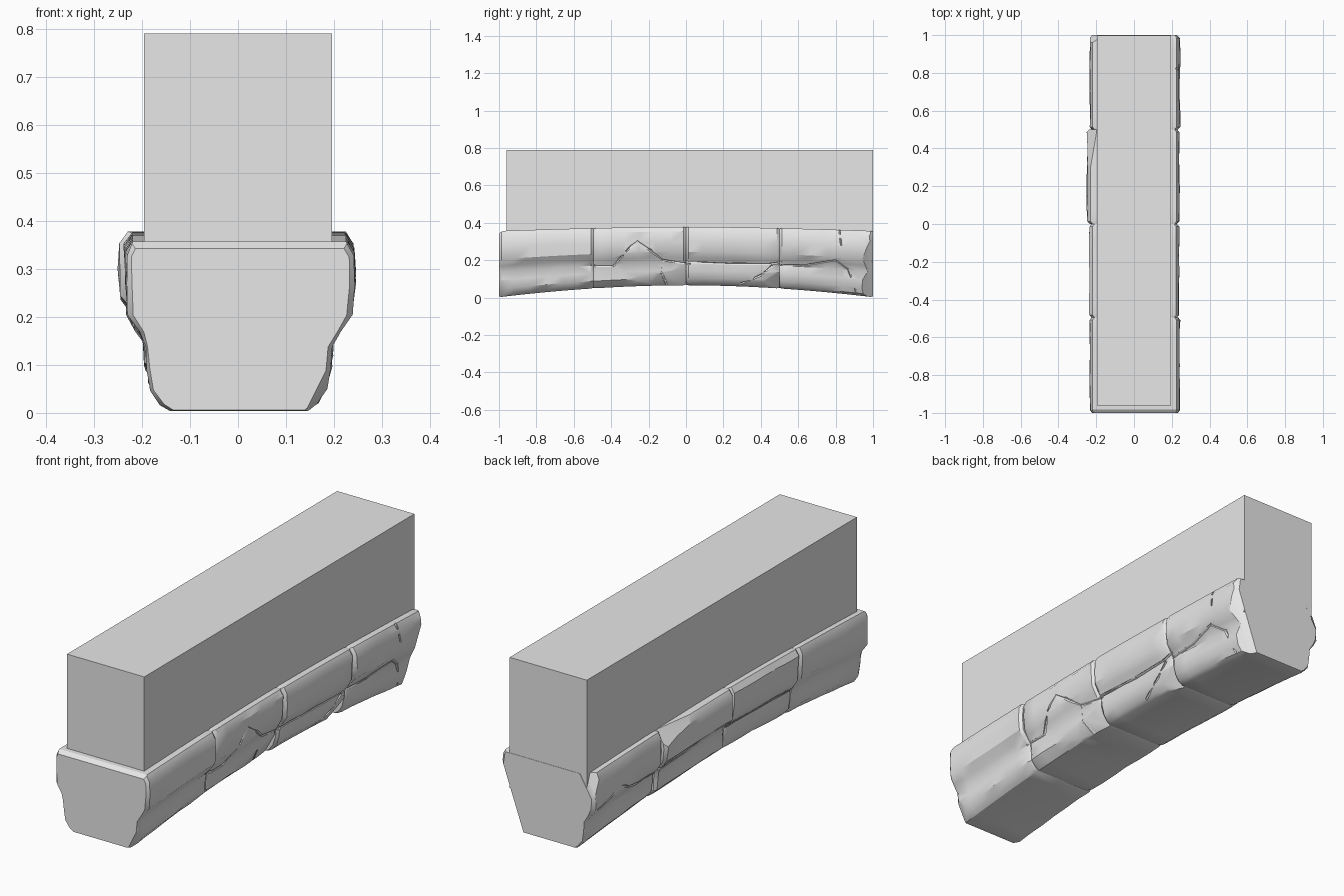
import bpy, bmesh, math, random
from mathutils import Vector

if "Cube" in bpy.data.objects:
    bpy.data.objects.remove(bpy.data.objects["Cube"], do_unlink=True)
random.seed(4)

stone = bpy.data.materials.new("plain grey stone")
stone.use_nodes = True
stone.diffuse_color = (0.8, 0.8, 0.8, 1)
stone.node_tree.nodes["Principled BSDF"].inputs["Base Color"].default_value = (0.8, 0.8, 0.8, 1)

# Half cross-section: (half width, fraction of height), bottom to top
PROFILE = [(0.145, 0), (0.165, 0.035), (0.187, 0.12), (0.193, 0.25), (0.197, 0.38),
           (0.215, 0.47), (0.237, 0.57), (0.241, 0.75), (0.24, 0.92), (0.225, 1)]


def bottom(y):
    return max(0, 0.066 - 0.064 * abs(y) ** 1.9)


def top(y):
    return 0.378 - 0.022 * abs(y) ** 1.7


def half_width(y, z):
    t = (z - bottom(y)) / (top(y) - bottom(y))
    for (w0, t0), (w1, t1) in zip(PROFILE, PROFILE[1:]):
        if t <= t1:
            return w0 + (w1 - w0) * max(0, t - t0) / (t1 - t0)
    return PROFILE[-1][0]


def finish(name, bm):
    bmesh.ops.recalc_face_normals(bm, faces=bm.faces)
    mesh = bpy.data.meshes.new(name)
    bm.to_mesh(mesh)
    bm.free()
    mesh.materials.append(stone)
    obj = bpy.data.objects.new(name, mesh)
    bpy.context.collection.objects.link(obj)
    return obj


def block(name, y0, y1, left, right, chips):
    """Worn moulded stone lofted along y, with corners knocked off by planes."""
    bm = bmesh.new()
    inner = [y0 + (y1 - y0) * k / 6 for k in range(1, 6)]
    stations = [(y0, 0.955), (y0 + 0.014, 1), *[(y, 1) for y in inner],
                (y1 - 0.014, 1), (y1, 0.955)]
    section = [(w * left, t) for w, t in PROFILE] + [(-w * right, t) for w, t in reversed(PROFILE)]
    wear = [random.uniform(-0.003, 0.003) for _ in section]
    rings = []
    for y, s in stations:
        zb, zt = bottom(y), top(y)
        mid = (zb + zt) / 2
        ring = []
        for (x, t), d in zip(section, wear):
            edge = 0 if t in (0, 1) else random.uniform(-0.003, 0.003) + d
            z = zb + (zt - zb) * t
            # The underside and top stay nearly straight at the joints
            z = mid + (z - mid) * (1 + (s - 1) * 0.5)
            ring.append(bm.verts.new(((x + math.copysign(edge, x) * (1 if edge > 0 else -1)) * s, y, z)))
        rings.append(ring)
    n = len(section)
    for a, b in zip(rings, rings[1:]):
        for i in range(n):
            bm.faces.new((a[i], a[(i + 1) % n], b[(i + 1) % n], b[i]))
    bm.faces.new(rings[0])
    bm.faces.new(rings[-1])
    for point, normal in chips:
        geom = bm.verts[:] + bm.edges[:] + bm.faces[:]
        bmesh.ops.bisect_plane(bm, geom=geom, plane_co=point, plane_no=normal, clear_outer=True)
        bmesh.ops.holes_fill(bm, edges=[e for e in bm.edges if e.is_boundary], sides=0)
    return finish(name, bm)


# Four stones of the shallow arch
blocks = [
    block("front_stone", -1, -0.495, 1, 0.975, [
        ((0.178, -0.98, 0.06), (0.8, -0.35, -0.4)),
        ((-0.1, -0.99, 0.35), (0, -0.6, 0.8))]),
    block("front_middle_stone", -0.495, 0, 0.99, 0.975, [
        ((0.188, -0.3, 0.1), (0.9, 0.1, -0.5))]),
    block("back_middle_stone", 0, 0.5, 1, 1.02, [
        ((0.18, 0.42, 0.09), (0.75, 0.25, -0.6)),
        ((-0.236, 0.33, 0.36), (-0.8, 0.15, 0.6))]),
    block("back_stone", 0.5, 1, 1, 0.975, [
        ((0.187, 0.95, 0.08), (0.7, 0.5, -0.25)),
        ((0.236, 0.99, 0.3), (0.7, 0.7, 0.1)),
        ((-0.215, 0.985, 0.3), (-0.5, 0.8, 0.3))]),
]

# Cracks as (side, path of y and z along the flank)
CRACKS = [
    (1, [(-0.51, 0.17), (-0.39, 0.17), (-0.3, 0.27), (-0.26, 0.3), (-0.2, 0.26), (-0.12, 0.2), (0.02, 0.18)]),
    (1, [(-0.12, 0.2), (-0.13, 0.13), (-0.1, 0.06)]),
    (1, [(0, 0.19), (0.25, 0.18), (0.45, 0.18), (0.51, 0.19)]),
    (1, [(0.46, 0.17), (0.4, 0.12), (0.28, 0.07)]),
    (1, [(0.5, 0.17), (0.65, 0.175), (0.8, 0.2), (0.87, 0.15), (0.91, 0.03)]),
    (1, [(0.82, 0.36), (0.83, 0.28)]),
    (-1, [(0.51, 0.19), (0.3, 0.2), (0.18, 0.25), (0, 0.22)]),
    (-1, [(0.95, 0.18), (0.8, 0.24), (0.72, 0.2), (0.5, 0.18)]),
    (-1, [(0, 0.2), (-0.2, 0.19), (-0.35, 0.2), (-0.5, 0.18)]),
    (-1, [(-0.3, 0.37), (-0.31, 0.28)]),
]
bm = bmesh.new()
for side, path in CRACKS:
    pts = [Vector((side * half_width(y, z), y, z)) for y, z in path]
    for a, b in zip(pts, pts[1:]):
        d = b - a
        made = bmesh.ops.create_cone(bm, cap_ends=True, segments=5, radius1=0.008, radius2=0.006,
                                     depth=d.length + 0.006)
        turn = d.to_track_quat('Z', 'Y').to_matrix()
        for v in made["verts"]:
            v.co = turn @ v.co + (a + b) / 2
cutter = finish("crack_cutter", bm)
cutter.hide_render = True

for obj in blocks:
    mod = obj.modifiers.new("cracks", 'BOOLEAN')
    mod.object, mod.operation, mod.solver, mod.use_self = cutter, 'DIFFERENCE', 'EXACT', True
    bpy.ops.object.select_all(action='DESELECT')
    obj.select_set(True)
    bpy.context.view_layer.objects.active = obj
    bpy.ops.object.modifier_apply(modifier=mod.name)
    bpy.ops.object.shade_smooth_by_angle(angle=math.radians(32))
bpy.data.objects.remove(cutter, do_unlink=True)

# Plain wall resting on the stones, flush with the back end
bm = bmesh.new()
bmesh.ops.create_cube(bm, size=1)
for v in bm.verts:
    v.co = (v.co.x * 0.392, 0.999 if v.co.y > 0 else -0.96, 0.79 if v.co.z > 0 else 0.19)
finish("wall_block", bm)
